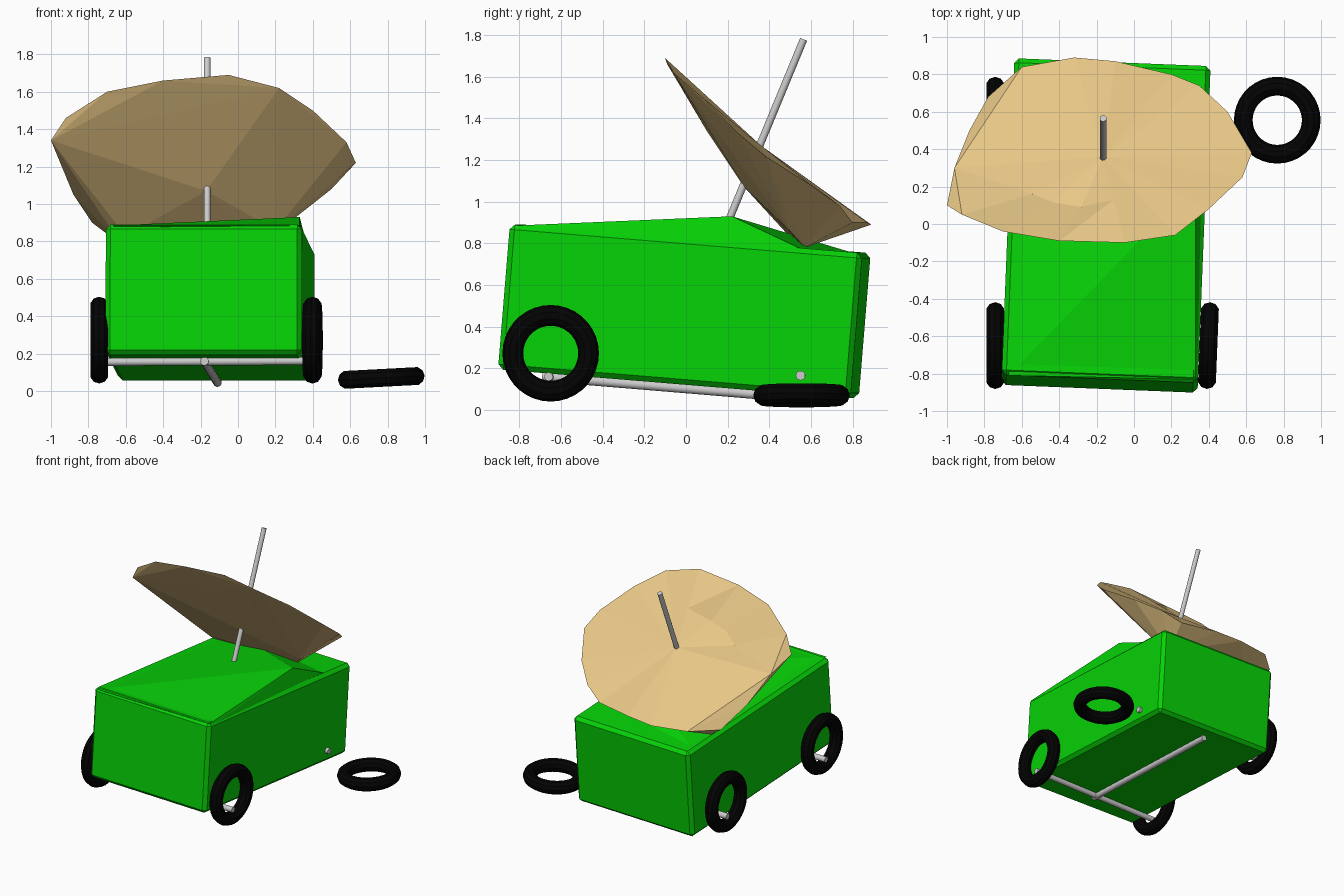
import bpy, bmesh, math
from mathutils import Vector, Matrix

if "Cube" in bpy.data.objects:
    bpy.data.objects.remove(bpy.data.objects["Cube"])


def material(name, color):
    m = bpy.data.materials.new(name)
    m.diffuse_color = (*color, 1)
    m.use_nodes = True
    m.node_tree.nodes["Principled BSDF"].inputs["Base Color"].default_value = m.diffuse_color
    return m


GREEN = material("green_paint", (0.002, 0.65, 0.002))
TAN = material("tan_cloth", (0.8, 0.57, 0.24))
BLACK = material("rubber", (0.001, 0.001, 0.001))


def finish(bm, name, mat=None):
    bmesh.ops.recalc_face_normals(bm, faces=bm.faces)
    me = bpy.data.meshes.new(name)
    bm.to_mesh(me)
    bm.free()
    ob = bpy.data.objects.new(name, me)
    bpy.context.collection.objects.link(ob)
    if mat:
        me.materials.append(mat)
    return ob


def hull(points):
    bm = bmesh.new()
    for p in points:
        bm.verts.new(p)
    bmesh.ops.convex_hull(bm, input=bm.verts)
    loose = [v for v in bm.verts if not v.link_faces]
    bmesh.ops.delete(bm, geom=loose, context='VERTS')
    bmesh.ops.recalc_face_normals(bm, faces=bm.faces)
    return bm


def rod(name, a, b, r):
    a, b = Vector(a), Vector(b)
    d = b - a
    bm = bmesh.new()
    bmesh.ops.create_cone(bm, cap_ends=True, segments=16, radius1=r, radius2=r, depth=d.length)
    ob = finish(bm, name)
    ob.matrix_world = Matrix.Translation((a + b) / 2) @ d.to_track_quat('Z', 'Y').to_matrix().to_4x4()
    for p in ob.data.polygons:
        p.use_smooth = len(p.vertices) == 4


def wheel(name, loc, rot):
    bpy.ops.mesh.primitive_torus_add(major_segments=36, minor_segments=10, major_radius=0.182,
                                     minor_radius=0.05, location=loc,
                                     rotation=[math.radians(a) for a in rot])
    ob = bpy.context.object
    ob.name = name
    ob.data.materials.append(BLACK)


# Tilted cart body with softened edges
bm = bmesh.new()
bmesh.ops.create_cube(bm, size=1)
bmesh.ops.scale(bm, vec=(1.05, 1.7, 0.7), verts=bm.verts)
bmesh.ops.bevel(bm, geom=bm.edges[:], offset=0.025, segments=1, affect='EDGES')
body = finish(bm, "cart_body", GREEN)
body.matrix_world = (Matrix.Translation((-0.15, -0.008, 0.474))
                     @ Matrix.Rotation(math.radians(-2.3), 4, 'Z')
                     @ Matrix.Rotation(math.radians(-4.7), 4, 'X'))

# Buckled lid: level front panel, raised on one side
finish(hull([(-0.67, -0.81, 0.885), (0.33, -0.83, 0.885), (0.33, 0.22, 0.93),
             (0.37, 0.55, 0.775), (-0.61, 0.8, 0.755), (-0.64, 0.2, 0.80),
             (0.34, -0.8, 0.86), (-0.1, 0.2, 0.6)]), "cart_lid", GREEN)

# Axles, shaft and parasol pole
rod("front_axle", (-0.78, -0.65, 0.155), (0.42, -0.66, 0.16), 0.021)
rod("rear_axle", (-0.76, 0.56, 0.16), (0.42, 0.55, 0.165), 0.023)
rod("center_shaft", (-0.18, -0.69, 0.16), (-0.11, 0.70, 0.045), 0.023)
rod("parasol_pole", (-0.165, 0.16, 0.8), (-0.165, 0.565, 1.78), 0.018)

# Three mounted wheels and one fallen wheel
wheel("front_left_wheel", (-0.742, -0.65, 0.272), (0, 90, 0))
wheel("front_right_wheel", (0.398, -0.65, 0.272), (0, 90, -2.3))
wheel("rear_left_wheel", (-0.742, 0.555, 0.272), (0, 90, 0))
wheel("fallen_wheel", (0.766, 0.555, 0.07), (0, -3, 0))

# Crumpled parasol canopy: rim loop plus sagging underside
rim = [(-1, .1, 1.34), (-.92, .05, 1.46), (-.7, -.04, 1.6), (-.4, -.09, 1.66), (-.05, -.1, 1.69),
       (.22, -.06, 1.62), (.4, .08, 1.5), (.58, .25, 1.33), (.63, .38, 1.22), (.5, .6, 1.08),
       (.35, .74, .98), (.2, .8, .9), (-.1, .87, .9), (-.32, .89, .89), (-.6, .84, .9),
       (-.78, .68, .9), (-.88, .5, 1.05), (-.96, .3, 1.25)]
sag = [(-.6, .5, .83), (.2, .5, .86), (-.17, .28, 1.07), (-.62, .57, .78), (.12, .57, .78)]
bm = hull(rim + sag)
up = Vector((0, .63, .77))
top = [f for f in bm.faces if f.normal.dot(up) > 0.8]
bmesh.ops.delete(bm, geom=top, context='FACES')

# Upper cloth: shallow creases, dented towards the front left
center = bm.verts.new((-.165, .36, 1.27))
inner = {}
edges = [e for e in bm.edges if e.is_boundary]
for v in {v for e in edges for v in e.verts}:
    p = v.co.lerp(center.co, 0.5)
    dent = 0.07 if v.co.x < -0.2 and v.co.y < 0.2 else 0.0
    inner[v] = bm.verts.new(p - up * dent)
for e in edges:
    a, b = e.verts
    bm.faces.new((a, b, inner[b]))
    bm.faces.new((a, inner[b], inner[a]))
    bm.faces.new((inner[a], inner[b], center))
finish(bm, "parasol_canopy", TAN)
